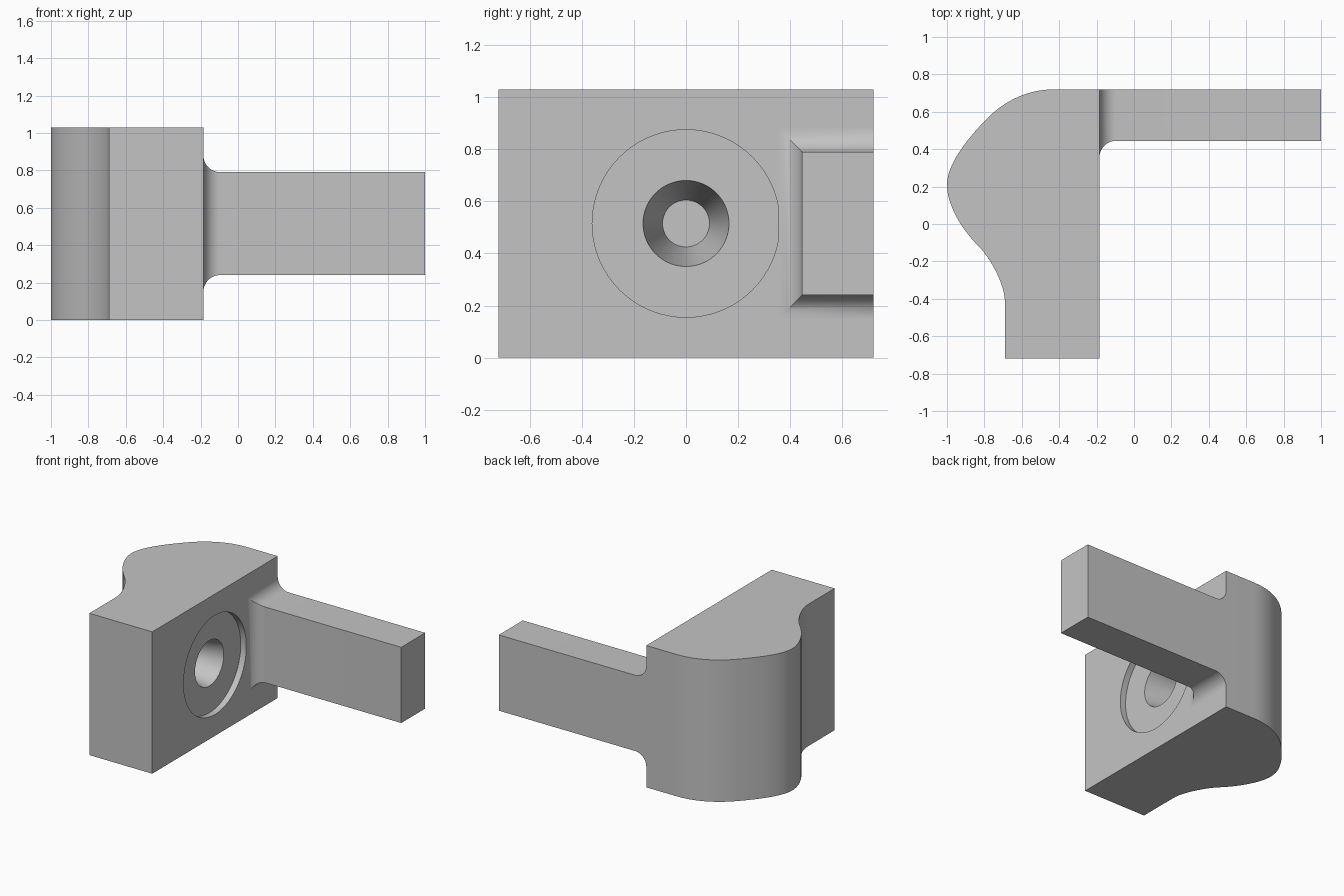
import bpy, bmesh, math
from mathutils import Vector
from mathutils.geometry import interpolate_bezier

cube = bpy.data.objects.get("Cube")
if cube:
    bpy.data.objects.remove(cube, do_unlink=True)

HEIGHT, FACE_X, BACK_Y = 1.03, -0.185, 0.72

# Material
grey = bpy.data.materials.new("plain grey")
grey.use_nodes = True
colour = (0.55, 0.55, 0.55, 1)
grey.diffuse_color = colour
grey.node_tree.nodes["Principled BSDF"].inputs["Base Color"].default_value = colour


def make_object(name, bm):
    bmesh.ops.recalc_face_normals(bm, faces=bm.faces)
    mesh = bpy.data.meshes.new(name)
    bm.to_mesh(mesh)
    bm.free()
    mesh.materials.append(grey)
    obj = bpy.data.objects.new(name, mesh)
    bpy.context.collection.objects.link(obj)
    return obj


def activate(obj):
    bpy.ops.object.select_all(action='DESELECT')
    obj.select_set(True)
    bpy.context.view_layer.objects.active = obj


def loft(name, rings, cap_start=True):
    """Join closed rings of points into one skin."""
    bm = bmesh.new()
    loops = [[bm.verts.new(p) for p in ring] for ring in rings]
    for a, b in zip(loops, loops[1:]):
        for i in range(len(a)):
            j = (i + 1) % len(a)
            bm.faces.new((a[i], a[j], b[j], b[i]))
    if cap_start:
        bm.faces.new(loops[0])
    bm.faces.new(loops[-1])
    return make_object(name, bm)


# Body: curved outline extruded upward
spans = [
    ((-.69, -.42), (-.69, -.32), (-.77, -.18), (-.83, -.12)),
    ((-.83, -.12), (-.92, -.03), (-1, .10), (-1, .21)),
    ((-1, .21), (-1, .33), (-.87, .48), (-.77, .58)),
    ((-.77, .58), (-.67, .67), (-.56, BACK_Y), (-.42, BACK_Y)),
]
outline = [(FACE_X, -BACK_Y), (-.69, -BACK_Y)]
for span in spans:
    points = interpolate_bezier(*[Vector((x, y, 0)) for x, y in span], 14)
    outline += [(p.x, p.y) for p in points[:-1]]
outline += [(-.42, BACK_Y), (FACE_X, BACK_Y)]
body = loft("body", [[(x, y, z) for x, y in outline] for z in (0, HEIGHT)])


# Shallow round recess with a tapered blind hole, cut from the side face
def circle(x, radius, count=72):
    angles = [math.tau * i / count for i in range(count)]
    return [(x, radius * math.cos(a), HEIGHT / 2 + radius * math.sin(a)) for a in angles]


recess_x = FACE_X - 0.045
cutter = loft("hole_cutter", [
    circle(FACE_X + 0.1, 0.36), circle(recess_x, 0.36),
    circle(recess_x, 0.165), circle(recess_x - 0.38, 0.09)])
cutter.hide_render = True
cut = body.modifiers.new("hole", 'BOOLEAN')
cut.operation = 'DIFFERENCE'
cut.solver = 'EXACT'
cut.object = cutter
activate(body)
bpy.ops.object.modifier_apply(modifier=cut.name)
bpy.data.objects.remove(cutter, do_unlink=True)


# Arm: rectangular bar flaring into the body with mitred fillets on three sides
def section(x, grow):
    front, low, high = 0.445 - grow, 0.24 - grow, 0.79 + grow
    return [(x, front, low), (x, BACK_Y, low), (x, BACK_Y, high), (x, front, high)]


radius, steps = 0.09, 12
rings = []
for i in range(steps + 1):
    a = math.pi / 2 * i / steps
    rings.append(section(FACE_X + radius * (1 - math.cos(a)), radius * (1 - math.sin(a))))
rings.append(section(1, 0))
arm = loft("arm", rings, cap_start=False)

for obj in (body, arm):
    activate(obj)
    bpy.ops.object.shade_smooth_by_angle(angle=math.radians(30))
